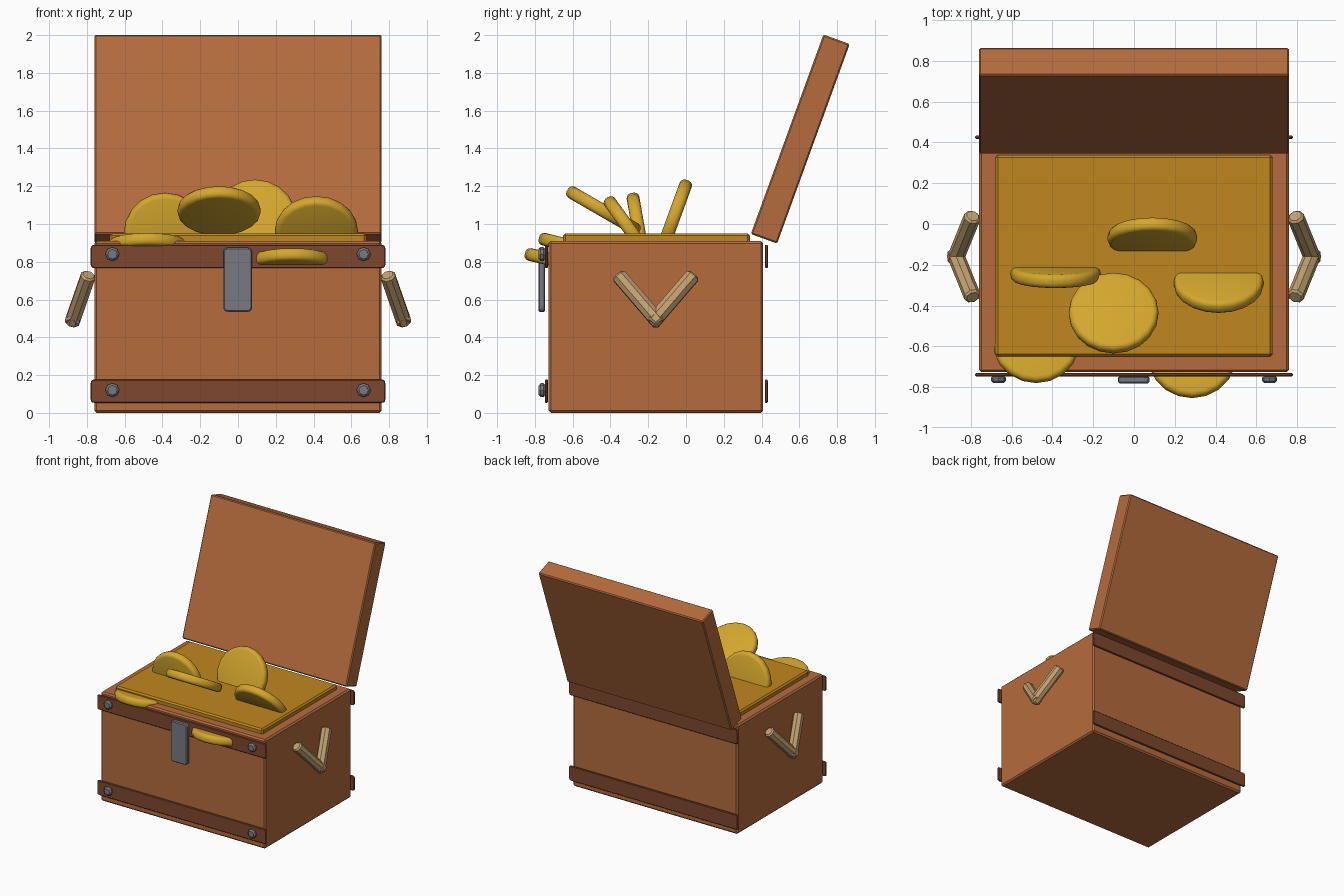
import bpy, bmesh
from math import radians
from mathutils import Vector, Matrix

if "Cube" in bpy.data.objects:
    bpy.data.objects.remove(bpy.data.objects["Cube"], do_unlink=True)


def material(name, rgb):
    m = bpy.data.materials.new(name)
    m.use_nodes = True
    colour = (*rgb, 1)
    m.diffuse_color = colour
    m.node_tree.nodes["Principled BSDF"].inputs["Base Color"].default_value = colour
    return m


WOOD = material("warm wood", (0.46, 0.15, 0.047))
STRAP = material("dark brown strap", (0.21, 0.063, 0.027))
PILE = material("deep gold", (0.53, 0.245, 0.013))
COIN = material("bright gold", (0.66, 0.385, 0.026))
METAL = material("grey metal", (0.19, 0.195, 0.225))
ROPE = material("tan handle", (0.54, 0.36, 0.165))


def finish(name, bm, mat, matrix, smooth=None):
    mesh = bpy.data.meshes.new(name)
    bm.to_mesh(mesh)
    bm.free()
    mesh.materials.append(mat)
    obj = bpy.data.objects.new(name, mesh)
    bpy.context.collection.objects.link(obj)
    obj.matrix_world = matrix
    if smooth:
        bpy.ops.object.select_all(action='DESELECT')
        obj.select_set(True)
        bpy.context.view_layer.objects.active = obj
        bpy.ops.object.shade_smooth_by_angle(angle=radians(smooth))
    return obj


def box(name, low, high, mat, bevel, corner=0, tilt=0):
    """Bevelled box; corner rounds the outline seen from the front first."""
    low, high = Vector(low), Vector(high)
    bm = bmesh.new()
    bmesh.ops.create_cube(bm, size=1)
    bmesh.ops.scale(bm, vec=high - low, verts=bm.verts)
    if corner:
        edges = [e for e in bm.edges
                 if abs((e.verts[0].co - e.verts[1].co).normalized().y) > 0.9]
        bmesh.ops.bevel(bm, geom=edges, offset=corner, segments=2,
                        profile=0.5, affect='EDGES')
    bmesh.ops.bevel(bm, geom=bm.edges[:], offset=bevel, segments=1,
                    profile=0.5, affect='EDGES')
    place = Matrix.Translation((low + high) / 2) @ Matrix.Rotation(tilt, 4, 'X')
    return finish(name, bm, mat, place)


def disc(name, radius, depth, sides, bevel, segments, mat, matrix, smooth=None):
    bm = bmesh.new()
    bmesh.ops.create_cone(bm, cap_ends=True, segments=sides,
                          radius1=radius, radius2=radius, depth=depth)
    rims = [e for e in bm.edges if abs(e.verts[0].co.z - e.verts[1].co.z) < 1e-5]
    bmesh.ops.bevel(bm, geom=rims, offset=bevel, segments=segments,
                    profile=0.5, affect='EDGES')
    return finish(name, bm, mat, matrix, smooth)


# Chest body, open lid and treasure bed
box("chest_body", (-0.76, -0.727, 0), (0.76, 0.408, 0.91), WOOD, 0.012)
box("lid", (-0.76, 0.531, 0.888), (0.76, 0.679, 2.012), WOOD, 0.008, tilt=radians(-20))
box("treasure_bed", (-0.68, -0.65, 0.86), (0.68, 0.338, 0.95), PILE, 0.012)

# Straps on front and back
for level, z in (("lower", 0.115), ("upper", 0.828)):
    for side, y in (("front", -0.739), ("back", 0.425)):
        box(f"{level}_{side}_strap", (-0.78, y - 0.008, z - 0.062),
            (0.78, y + 0.008, z + 0.062), STRAP, 0.005, corner=0.015)

# Bolts and lock plate
for level, z in (("lower", 0.12), ("upper", 0.84)):
    for side, x in (("right", -0.665), ("left", 0.665)):
        disc(f"{level}_{side}_bolt", 0.037, 0.036, 8, 0.011, 1, METAL,
             Matrix.Translation((x, -0.762, z)) @ Matrix.Rotation(radians(90), 4, 'X'))
box("lock_plate", (-0.078, -0.782, 0.535), (0.075, -0.746, 0.875), METAL, 0.007, corner=0.02)

# V-shaped handles, two rods each
for side, s in (("right", -1), ("left", 1)):
    for end, y in (("front", -0.35), ("back", 0.03)):
        top = Vector((s * 0.795, y, 0.72))
        foot = Vector((s * 0.877, -0.16 + (0.012 if y < 0 else -0.012), 0.485))
        axis = top - foot
        turn = axis.to_track_quat('Z', 'Y').to_matrix().to_4x4()
        disc(f"{side}_handle_{end}_rod", 0.042, axis.length + 0.03, 8, 0.01, 1, ROPE,
             Matrix.Translation((top + foot) / 2) @ turn)

# Coins: centre and forward tilt from lying flat
coins = {
    "front_tilted_coin": ((-0.10, -0.437, 1.07), -30),
    "back_coin": ((0.09, -0.068, 1.025), 70),
    "right_side_coin": ((-0.385, -0.247, 0.948), -80),
    "left_side_coin": ((0.415, -0.29, 0.96), -54),
    "right_spilling_coin": ((-0.48, -0.565, 0.873), -14),
    "left_spilling_coin": ((0.285, -0.638, 0.795), -13),
}
for name, (centre, tilt) in coins.items():
    disc(name, 0.22, 0.068, 20, 0.026, 3, COIN,
         Matrix.Translation(centre) @ Matrix.Rotation(radians(tilt), 4, 'X'), smooth=40)
